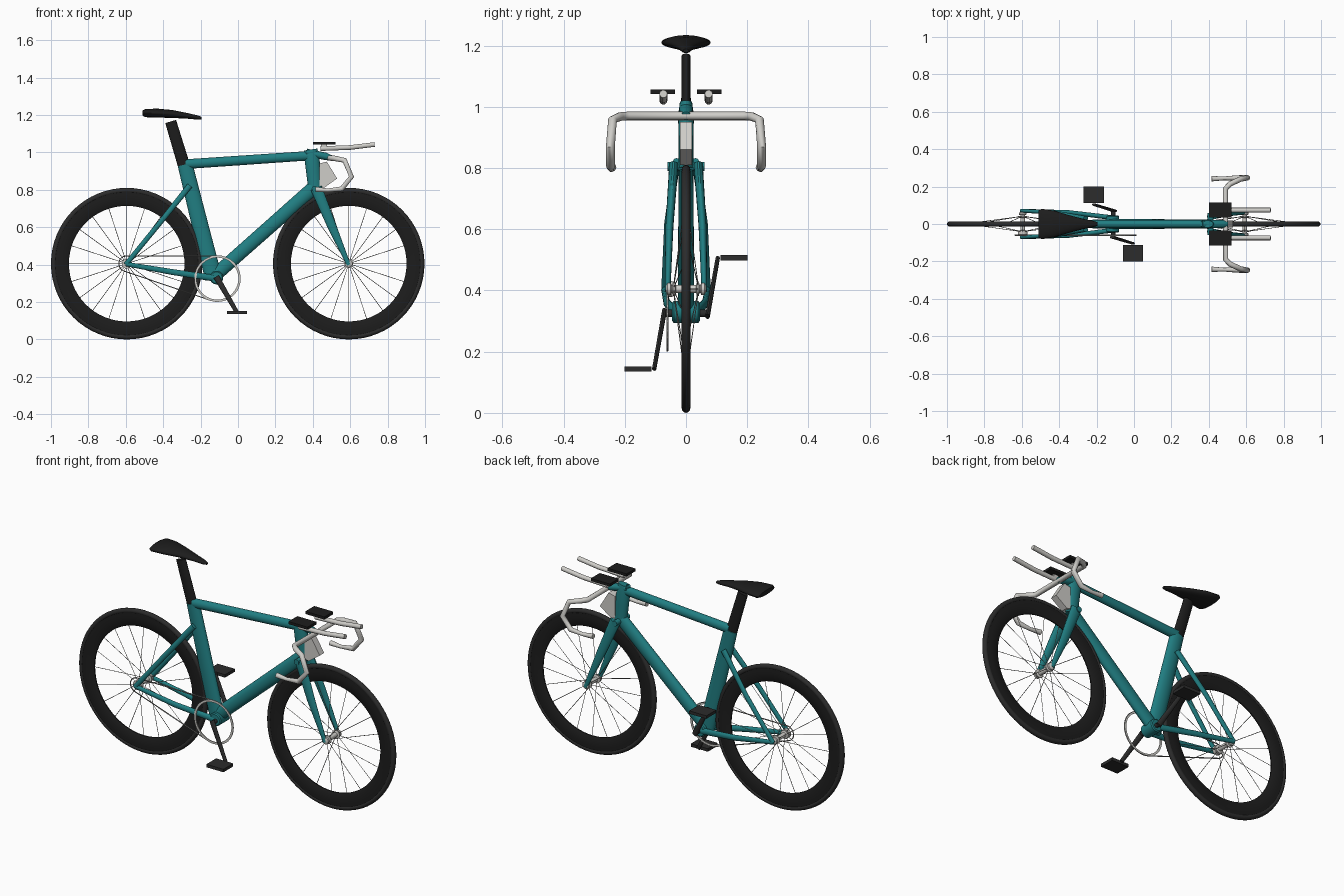
import bpy, bmesh, math
from mathutils import Vector

if "Cube" in bpy.data.objects:
    bpy.data.objects.remove(bpy.data.objects["Cube"])


def material(name, r, g, b):
    m = bpy.data.materials.new(name)
    m.diffuse_color = (r, g, b, 1)
    m.use_nodes = True
    m.node_tree.nodes["Principled BSDF"].inputs["Base Color"].default_value = m.diffuse_color
    return m


TEAL = material("teal", 0.015, 0.21, 0.225)
BLACK = material("black", 0.012, 0.012, 0.012)
RUBBER = material("rubber", 0.025, 0.025, 0.025)
SILVER = material("silver", 0.62, 0.61, 0.58)
STEEL = material("steel", 0.3, 0.3, 0.29)


def select(ob):
    bpy.ops.object.select_all(action='DESELECT')
    ob.select_set(True)
    bpy.context.view_layer.objects.active = ob


def add_mesh(name, bm, mat, smooth=True):
    bmesh.ops.recalc_face_normals(bm, faces=bm.faces)
    me = bpy.data.meshes.new(name)
    bm.to_mesh(me)
    bm.free()
    ob = bpy.data.objects.new(name, me)
    bpy.context.collection.objects.link(ob)
    me.materials.append(mat)
    if smooth:
        select(ob)
        bpy.ops.object.shade_smooth_by_angle(angle=math.radians(40))
    return ob


def loft(name, stations, mat, n=20):
    """Oval tube; each station is (x, y, z, half width in y, half depth)."""
    bm = bmesh.new()
    pts = [Vector(s[:3]) for s in stations]
    rings = []
    for i, s in enumerate(stations):
        t = (pts[min(i + 1, len(pts) - 1)] - pts[max(i - 1, 0)]).normalized()
        side = Vector((0, 1, 0))
        side = (side - t * side.dot(t)).normalized()
        up = t.cross(side)
        rings.append([bm.verts.new(pts[i] + side * s[3] * math.cos(a) + up * s[4] * math.sin(a))
                      for a in (2 * math.pi * k / n for k in range(n))])
    for a, b in zip(rings, rings[1:]):
        for k in range(n):
            bm.faces.new((a[k], a[(k + 1) % n], b[(k + 1) % n], b[k]))
    bm.faces.new(rings[0])
    bm.faces.new(rings[-1])
    return add_mesh(name, bm, mat)


def pipe(name, paths, radius, mat, cyclic=False, res=3):
    """Round pipes along polylines; a point may carry a radius factor."""
    cu = bpy.data.curves.new(name, 'CURVE')
    cu.dimensions = '3D'
    cu.bevel_depth, cu.bevel_resolution, cu.use_fill_caps = radius, res, True
    for path in paths:
        sp = cu.splines.new('POLY')
        sp.points.add(len(path) - 1)
        for p, co in zip(sp.points, path):
            p.co = (*co[:3], 1)
            p.radius = co[3] if len(co) > 3 else 1
        sp.use_cyclic_u = cyclic
    cu.materials.append(mat)
    ob = bpy.data.objects.new(name, cu)
    bpy.context.collection.objects.link(ob)
    select(ob)
    bpy.ops.object.convert(target='MESH')
    bpy.ops.object.shade_smooth_by_angle(angle=math.radians(50))
    return ob


def lathe(name, x, z, profile, mat, n=64, closed=True):
    """Revolve (radius, y) points around the y axis through x, z."""
    bm = bmesh.new()
    rings = [[bm.verts.new((x + r * math.cos(2 * math.pi * k / n), y, z + r * math.sin(2 * math.pi * k / n)))
              for k in range(n)] for r, y in profile]
    for i in range(len(rings) if closed else len(rings) - 1):
        a, b = rings[i], rings[(i + 1) % len(rings)]
        for k in range(n):
            bm.faces.new((a[k], a[(k + 1) % n], b[(k + 1) % n], b[k]))
    if not closed:
        bm.faces.new(rings[0])
        bm.faces.new(rings[-1])
    return add_mesh(name, bm, mat)


def box(name, center, size, mat):
    bm = bmesh.new()
    bmesh.ops.create_cube(bm, size=1)
    for v in bm.verts:
        v.co = Vector(center) + Vector(a * b for a, b in zip(v.co, size))
    return add_mesh(name, bm, mat, False)


# Wheels: tyre, deep rim, hub, spokes
WZ = 0.405
for label, wx in (("rear", -0.595), ("front", 0.592)):
    tyre = [(0.391 + 0.014 * math.cos(a), 0.014 * math.sin(a))
            for a in (2 * math.pi * k / 12 for k in range(12))]
    lathe(label + "_tyre", wx, WZ, tyre, RUBBER)
    lathe(label + "_rim", wx, WZ, [(0.309, 0.003), (0.32, 0.009), (0.36, 0.013), (0.386, 0.011),
                                   (0.386, -0.011), (0.36, -0.013), (0.32, -0.009), (0.309, -0.003)], BLACK)
    half = [(0.011, 0.065), (0.02, 0.06), (0.02, 0.05), (0.013, 0.047), (0.013, 0.044),
            (0.024, 0.042), (0.024, 0.036), (0.013, 0.033)]
    lathe(label + "_hub", wx, WZ, half + [(r, -y) for r, y in reversed(half)], SILVER, 20, False)
    spokes = []
    for k in range(20):
        a = 2 * math.pi * k / 20
        c, s = math.cos(a), math.sin(a)
        spokes.append([(wx + 0.02 * c, 0.039 * (-1) ** k, WZ + 0.02 * s), (wx + 0.312 * c, 0, WZ + 0.312 * s)])
    pipe(label + "_spokes", spokes, 0.0016, STEEL, res=0)

# Main frame tubes
loft("seat_tube", [(-0.13, 0, 0.325, 0.024, 0.046), (-0.2, 0, 0.6, 0.023, 0.044),
                   (-0.283, 0, 0.935, 0.022, 0.04)], TEAL)
loft("top_tube", [(-0.28, 0, 0.937, 0.022, 0.026), (0.38, 0, 0.982, 0.022, 0.025)], TEAL)
loft("down_tube", [(-0.115, 0, 0.35, 0.027, 0.036), (0.405, 0, 0.81, 0.024, 0.038)], TEAL)
loft("head_tube", [(0.388, 0, 1.015, 0.02, 0.036), (0.395, 0, 0.97, 0.026, 0.04),
                   (0.403, 0, 0.9, 0.024, 0.039), (0.412, 0, 0.8, 0.024, 0.036)], TEAL)
loft("stem", [(0.365, 0, 1.0, 0.022, 0.02), (0.47, 0, 0.978, 0.022, 0.02),
              (0.5, 0, 0.97, 0.016, 0.014)], TEAL)
lathe("bottom_bracket", -0.115, 0.33, [(0.03, 0.045), (0.036, 0.04), (0.036, -0.04), (0.03, -0.045)],
      TEAL, 24, False)
pipe("fork_crown", [[(0.41, -0.06, 0.805), (0.41, 0.06, 0.805)]], 0.016, TEAL)

# Mirrored stays, fork blades, aero bars and arm pads
for side, s in (("left", 1), ("right", -1)):
    loft(side + "_fork_blade", [(0.418, s * 0.04, 0.81, 0.015, 0.032), (0.5, s * 0.054, 0.61, 0.013, 0.025),
                                (0.592, s * 0.06, 0.398, 0.009, 0.011)], TEAL, 14)
    loft(side + "_seat_stay", [(-0.258, s * 0.03, 0.822, 0.012, 0.016), (-0.42, s * 0.06, 0.62, 0.011, 0.014),
                               (-0.6, s * 0.071, 0.4, 0.01, 0.013)], TEAL, 14)
    loft(side + "_chain_stay", [(-0.6, s * 0.071, 0.403, 0.01, 0.012), (-0.35, s * 0.063, 0.36, 0.011, 0.016),
                                (-0.11, s * 0.033, 0.325, 0.013, 0.018)], TEAL, 14)
    pipe(side + "_aero_bar", [[(0.44, s * 0.074, 1.02), (0.6, s * 0.074, 1.026), (0.73, s * 0.074, 1.042)]],
         0.013, SILVER)
    box(side + "_pad_post", (0.46, s * 0.074, 1.03), (0.03, 0.02, 0.03), SILVER)
    box(side + "_arm_pad", (0.46, s * 0.076, 1.049), (0.12, 0.08, 0.015), BLACK)

# Drop handlebar
drop = [(0.49, 0.19, 0.97), (0.515, 0.215, 0.968), (0.57, 0.24, 0.957), (0.607, 0.247, 0.87),
        (0.555, 0.246, 0.805), (0.48, 0.244, 0.797, 0.7), (0.415, 0.242, 0.802, 1.0)]
pipe("handlebar", [[(p[0], -p[1], *p[2:]) for p in reversed(drop)] + drop], 0.0145, SILVER)

# Pale wedge fairing in front of the head tube
bm = bmesh.new()
outline = [(0.435, 0.94), (0.475, 0.95), (0.53, 0.86), (0.46, 0.81), (0.435, 0.815)]
face = bm.faces.new([bm.verts.new((x, -0.02, z)) for x, z in outline])
ext = bmesh.ops.extrude_face_region(bm, geom=[face])
bmesh.ops.translate(bm, vec=(0, 0.04, 0), verts=[g for g in ext["geom"] if isinstance(g, bmesh.types.BMVert)])
add_mesh("head_fairing", bm, SILVER, False)

# Seat post and saddle
loft("seat_post", [(-0.28, 0, 0.9, 0.016, 0.033), (-0.36, 0, 1.165, 0.015, 0.03)], BLACK)
loft("saddle", [(-0.51, 0, 1.209, 0.07, 0.014), (-0.495, 0, 1.21, 0.081, 0.022), (-0.43, 0, 1.21, 0.072, 0.024),
                (-0.35, 0, 1.205, 0.048, 0.021), (-0.27, 0, 1.195, 0.027, 0.015),
                (-0.215, 0, 1.186, 0.016, 0.011), (-0.195, 0, 1.183, 0.009, 0.006)], BLACK, 24)

# Chainring and chain
CX, CZ = -0.11, 0.325
lathe("chainring", CX, CZ, [(0.124, -0.058), (0.124, -0.063), (0.112, -0.063), (0.112, -0.058)], SILVER)
chain = []
for x, z, r, a0, a1 in ((CX, CZ, 0.122, 92, -107), (-0.595, WZ, 0.042, 253, 92)):
    for k in range(17):
        a = math.radians(a0 + (a1 - a0) * k / 16)
        chain.append((x + r * math.cos(a), -0.06, z + r * math.sin(a)))
pipe("chain", [chain], 0.003, STEEL, True, 1)
lathe("rear_sprocket", -0.595, WZ, [(0.026, -0.062), (0.026, -0.044)], SILVER, 24, False)

# Cranks and pedals, opposite each other
for side, s in (("left", 1), ("right", -1)):
    ex, ez = CX - s * 0.105, CZ + s * 0.182
    loft(side + "_crank", [(CX + s * 0.006, s * 0.07, CZ - s * 0.01, 0.008, 0.016),
                           (ex, s * 0.104, ez, 0.007, 0.011)], RUBBER, 12)
    box(side + "_pedal", (ex, s * 0.157, ez), (0.108, 0.088, 0.017), RUBBER)
lathe("crank_axle", CX, CZ, [(0.012, 0.072), (0.012, -0.072)], RUBBER, 16, False)
